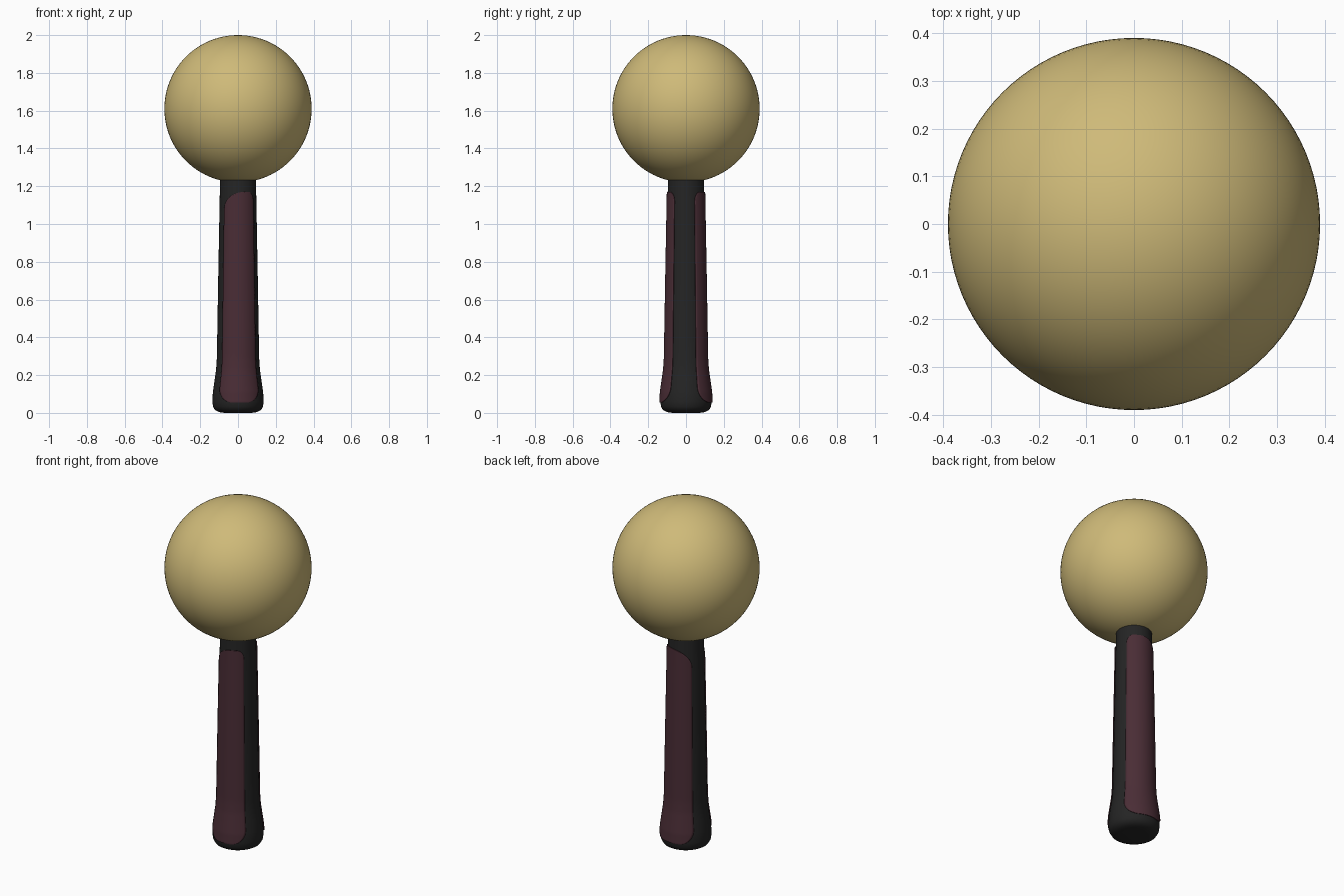
import bpy
import bmesh
from math import sin, cos, pi, radians

cube = bpy.data.objects.get("Cube")
if cube:
    bpy.data.objects.remove(cube)


def material(name, rgb):
    m = bpy.data.materials.new(name)
    m.use_nodes = True
    m.diffuse_color = (*rgb, 1)
    bsdf = m.node_tree.nodes["Principled BSDF"]
    bsdf.inputs["Base Color"].default_value = (*rgb, 1)
    bsdf.inputs["Roughness"].default_value = 0.6
    return m


gold = material("pale gold", (0.62, 0.49, 0.19))
black = material("soft black", (0.018, 0.018, 0.018))
plum = material("dark plum", (0.068, 0.026, 0.036))


def finish(bm, name, mat, angle=40):
    mesh = bpy.data.meshes.new(name)
    bmesh.ops.recalc_face_normals(bm, faces=bm.faces[:])
    bm.to_mesh(mesh)
    bm.free()
    obj = bpy.data.objects.new(name, mesh)
    bpy.context.collection.objects.link(obj)
    mesh.materials.append(mat)
    bpy.ops.object.select_all(action="DESELECT")
    obj.select_set(True)
    bpy.context.view_layer.objects.active = obj
    bpy.ops.object.shade_smooth_by_angle(angle=radians(angle))
    return obj


# Handle outline as (radius, height), from the base centre up to the neck
PROFILE = [(0, 0.004), (0.07, 0), (0.1, 0.004), (0.122, 0.015), (0.132, 0.033),
           (0.136, 0.06), (0.133, 0.11), (0.123, 0.18), (0.116, 0.23),
           (0.112, 0.29), (0.105, 0.7), (0.097, 1.13), (0.095, 1.236), (0, 1.236)]


def handle_radius(z):
    for (r0, z0), (r1, z1) in zip(PROFILE[1:], PROFILE[2:]):
        if z0 <= z <= z1:
            return r0 + (r1 - r0) * (z - z0) / (z1 - z0)
    return PROFILE[-2][0]


# Ball head
bm = bmesh.new()
bmesh.ops.create_uvsphere(bm, u_segments=96, v_segments=48, radius=0.39)
bmesh.ops.translate(bm, verts=bm.verts[:], vec=(0, 0, 1.61))
finish(bm, "ball_head", gold)

# Flared handle, turned from the profile
bm = bmesh.new()
pts = [bm.verts.new((r, 0, z)) for r, z in PROFILE]
edges = [bm.edges.new(pair) for pair in zip(pts, pts[1:])]
bmesh.ops.spin(bm, geom=pts + edges, cent=(0, 0, 0), axis=(0, 0, 1),
               angle=2 * pi, steps=64)
bmesh.ops.remove_doubles(bm, verts=bm.verts[:], dist=0.0001)
finish(bm, "handle", black)


def inset(t, size, depth):
    """How far a rounded corner pulls in at distance t from the end."""
    if t >= size:
        return 0
    k = 1 - t / size
    return depth * (1 - (1 - k * k) ** 0.5)


# Grip panels: thin plates that follow the handle surface
def grip_panel(name, facing, minus_x, plus_x, low=0.055, high=1.17):
    bm = bmesh.new()
    rows, cols = 90, 20
    grid = []
    for i in range(rows + 1):
        z = low + (high - low) * (1 - cos(pi * i / rows)) / 2
        foot = inset(z - low, 0.08, 0.6)
        a = -minus_x + foot + inset(high - z, 0.1, 1.15)
        b = plus_x - foot - inset(high - z, 0.05, 0.35)
        r = handle_radius(z) + 0.0015
        row = []
        for j in range(cols + 1):
            t = a + (b - a) * j / cols
            row.append(bm.verts.new((r * sin(t), facing * r * cos(t), z)))
        grid.append(row)
    for lower, upper in zip(grid, grid[1:]):
        for j in range(cols):
            quad = (lower[j], lower[j + 1], upper[j + 1], upper[j])
            bm.faces.new(quad if facing < 0 else quad[::-1])
    obj = finish(bm, name, plum)
    solid = obj.modifiers.new("thickness", "SOLIDIFY")
    solid.thickness = 0.004
    solid.offset = -1


grip_panel("front_grip_panel", -1, radians(46), radians(53))
grip_panel("back_grip_panel", 1, radians(53), radians(63))
